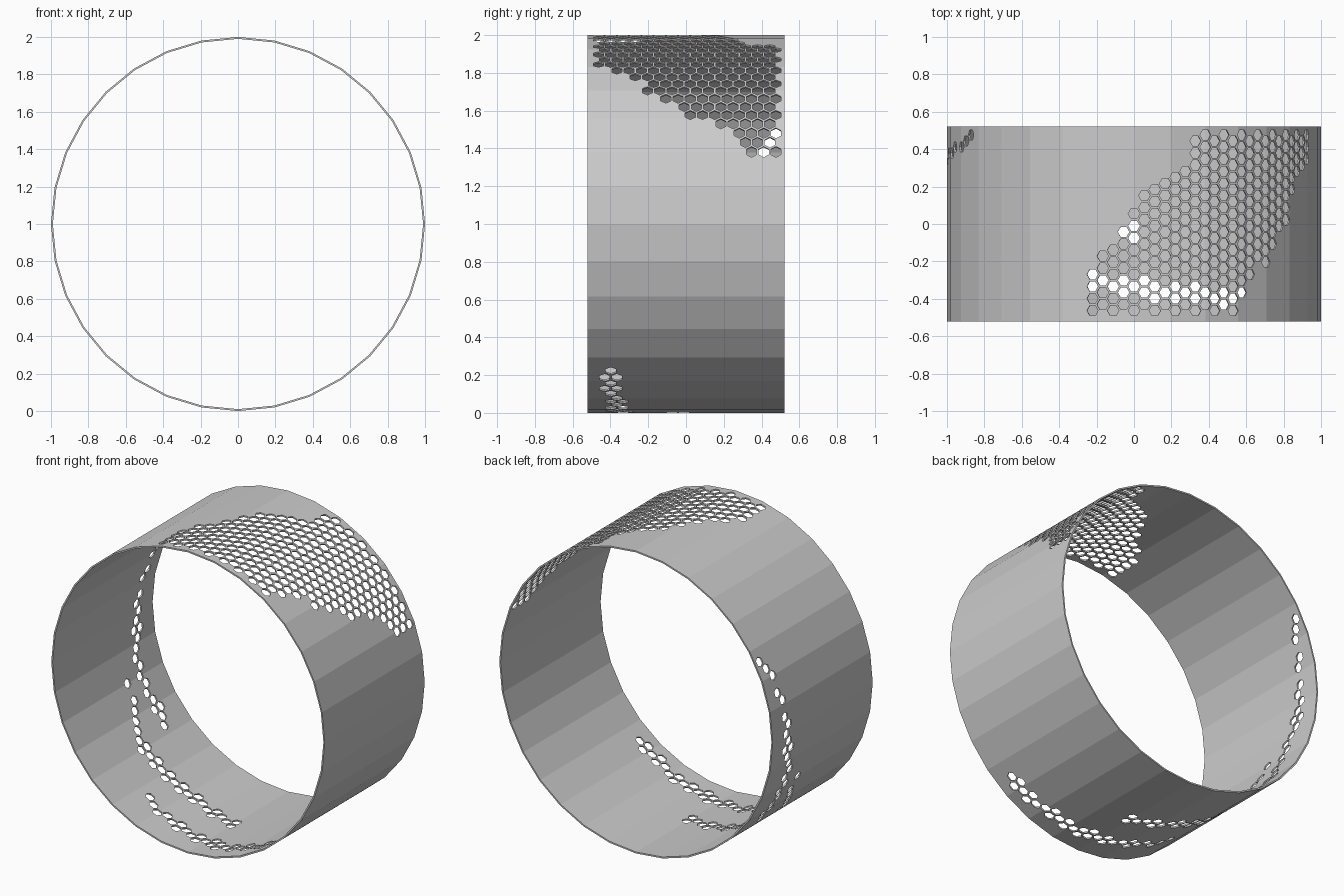
import bpy, bmesh, math
from mathutils import Vector

if "Cube" in bpy.data.objects:
    bpy.data.objects.remove(bpy.data.objects["Cube"])

R_OUT, R_IN, HALF, SIDES = 1.0, 0.99, 0.522, 32
COLS = 112                               # honeycomb columns around the band
STEP = 2 * math.pi / COLS
PITCH = STEP / math.cos(math.radians(30))  # spacing across the width
HEX_R = 0.031


def lerp(table, t):
    """Piecewise linear lookup in a list of (t, value)."""
    for (a, va), (b, vb) in zip(table, table[1:]):
        if a <= t <= b:
            return va + (vb - va) * (t - a) / (b - a)
    return None


# main perforated patch: (y, start angle) and (y, end angle), radians from the top
patch_start = [(-0.53, -0.26), (-0.3, -0.25), (-0.2, -0.21), (-0.06, -0.08),
               (0.05, -0.02), (0.22, 0.09), (0.3, 0.24), (0.37, 0.31), (0.53, 0.36)]
patch_end = [(-0.53, 0.55), (-0.4, 0.6), (-0.25, 0.69), (-0.2, 0.83), (-0.1, 0.87),
             (0.0, 0.97), (0.2, 1.03), (0.26, 1.14), (0.4, 1.21), (0.53, 1.25)]

# thin trails of holes: (degrees, y) path and (degrees, half width)
trails = [
    ([(227, 0.3), (239, 0.305), (254, 0.29), (264, 0.345), (275, 0.355),
      (282, 0.387), (295, 0.44), (303, 0.49)],
     [(227, 0.045), (262, 0.04), (270, 0.03), (303, 0.024)]),
    ([(179, -0.05), (200, 0.025), (216, 0.02), (227, 0.02), (238, 0.115),
      (244, 0.155), (253, 0.135)],
     [(179, 0.042), (226, 0.04), (230, 0.02), (253, 0.018)]),
    ([(141, -0.41), (158, -0.375), (168, -0.37), (183, -0.325), (198, -0.30),
      (208, -0.26), (216, -0.205)],
     [(141, 0.05), (198, 0.042), (202, 0.02), (216, 0.02)]),
]


def is_hole(deg, y):
    if abs(y) > 0.488:
        return False
    a = math.radians(deg if deg < 180 else deg - 360)
    if lerp(patch_start, y) <= a <= lerp(patch_end, y):
        return True
    for path, width in trails:
        c = lerp(path, deg)
        if c is not None and abs(y - c) < lerp(width, deg):
            return True
    return False


def make_object(name, bm):
    bmesh.ops.recalc_face_normals(bm, faces=bm.faces[:])
    me = bpy.data.meshes.new(name)
    bm.to_mesh(me)
    bm.free()
    ob = bpy.data.objects.new(name, me)
    bpy.context.collection.objects.link(ob)
    return ob


# thin faceted band
bm = bmesh.new()
rings = []
for r, y in ((R_OUT, -HALF), (R_OUT, HALF), (R_IN, HALF), (R_IN, -HALF)):
    rings.append([bm.verts.new((r * math.sin(2 * math.pi * i / SIDES), y,
                                1 + r * math.cos(2 * math.pi * i / SIDES)))
                  for i in range(SIDES)])
for k in range(4):
    p, q = rings[k], rings[(k + 1) % 4]
    for i in range(SIDES):
        j = (i + 1) % SIDES
        bm.faces.new((p[i], p[j], q[j], q[i]))
band = make_object("band", bm)

# hexagonal prisms that punch the honeycomb
bm = bmesh.new()
for i in range(COLS):
    a = i * STEP
    radial = Vector((math.sin(a), 0, math.cos(a)))
    along = Vector((math.cos(a), 0, -math.sin(a)))
    for k in range(-10, 11):
        y = 0.055 + (k + 0.5 * (i % 2)) * PITCH
        if not is_hole(math.degrees(a), y):
            continue
        loops = []
        for r in (0.95, 1.04):
            c = Vector((0, y, 1)) + radial * r
            loops.append([bm.verts.new(c + along * HEX_R * math.cos(n * math.pi / 3)
                                       + Vector((0, HEX_R * math.sin(n * math.pi / 3), 0)))
                          for n in range(6)])
        lo, hi = loops
        bm.faces.new(lo[::-1])
        bm.faces.new(hi)
        for n in range(6):
            m = (n + 1) % 6
            bm.faces.new((lo[n], lo[m], hi[m], hi[n]))
cutter = make_object("hole_cutter", bm)
cutter.hide_render = True

# cut the holes and discard the cutter
mod = band.modifiers.new("holes", 'BOOLEAN')
mod.operation = 'DIFFERENCE'
mod.solver = 'EXACT'
mod.object = cutter
bpy.context.view_layer.objects.active = band
band.select_set(True)
bpy.ops.object.modifier_apply(modifier=mod.name)
bpy.data.objects.remove(cutter, do_unlink=True)
